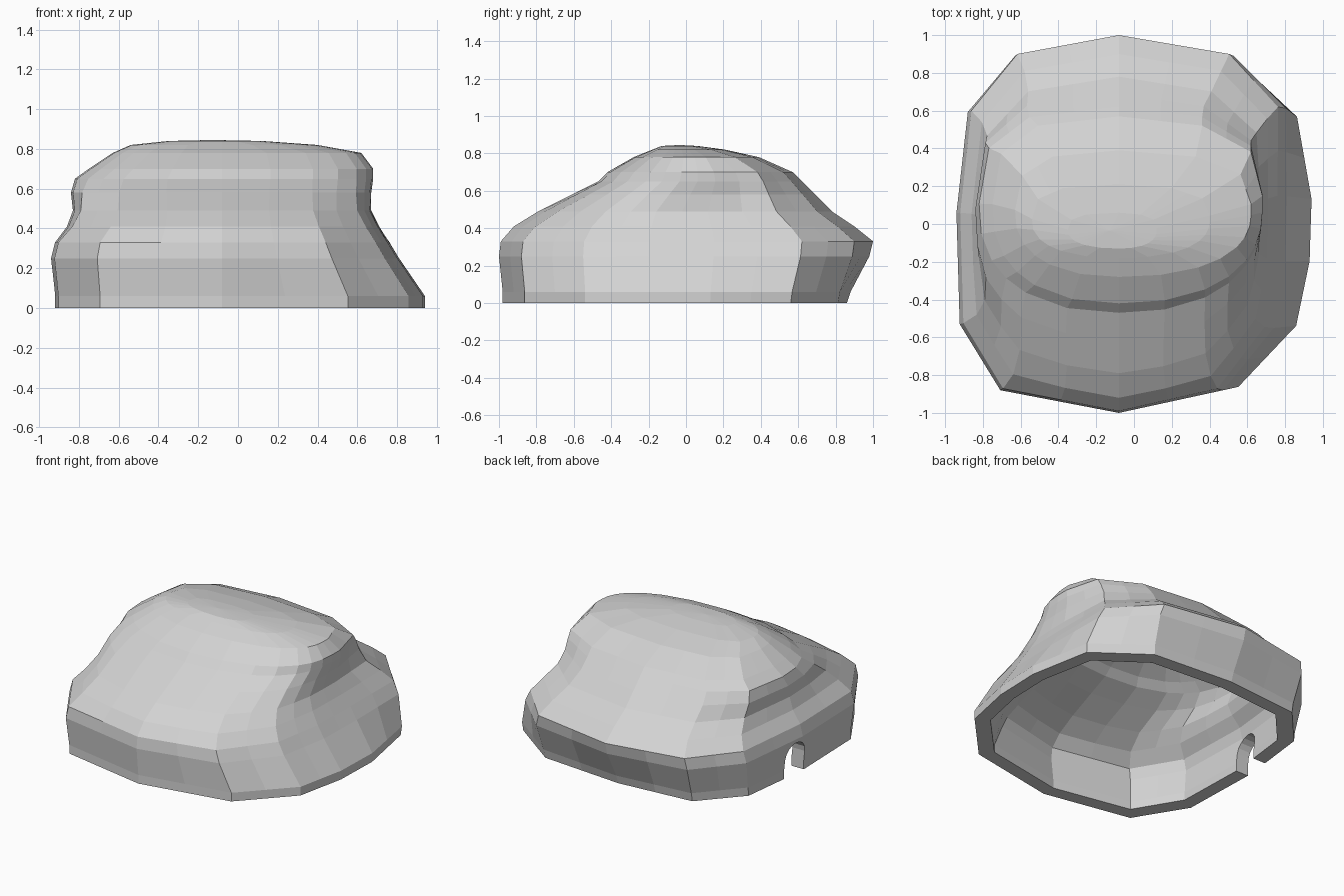
import bpy, bmesh
from math import pi, sin, cos

if "Cube" in bpy.data.objects:
    bpy.data.objects.remove(bpy.data.objects["Cube"], do_unlink=True)

stone = bpy.data.materials.new("pale grey stone")
stone.use_nodes = True
stone.diffuse_color = (0.65, 0.65, 0.65, 1)
stone.node_tree.nodes["Principled BSDF"].inputs["Base Color"].default_value = (0.65, 0.65, 0.65, 1)

CX = -0.08
WALL = 0.095
PEAK = 0.845
ROUNDNESS = 2.3
# Angular outline, as fractions of the reach on each side
OUTLINE = [(0, -1), (.62, -.88), (.92, -.55), (.99, -.2), (1, .15), (.92, .62),
           (.58, .9), (0, 1), (-.64, .9), (-.93, .6), (-1, .06), (-.98, -.53), (-.73, -.88)]
# How far each ridge corner stands out on the sloping side
RIDGE = {5: .09, 6: .2}
# Height, then reach to -x, +x, front and back
LEVELS = [(0, -.92, .94, -.98, .86), (.06, -.92, .94, -.98, .88),
          (.25, -.94, .81, -1, .98), (.33, -.92, .76, -.99, 1),
          (.41, -.86, .71, -.92, .9), (.49, -.83, .67, -.79, .78),
          (.58, -.84, .67, -.61, .69), (.65, -.82, .68, -.47, .62),
          (.70, -.75, .68, -.42, .57), (.78, -.63, .62, -.28, .39),
          (.82, -.54, .4, -.18, .21), (.84, -.35, .12, -.13, .06)]


def outline_at(z):
    """Angular below and at the back, with a rounder front to the cap above."""
    swell = max(0, sin(pi * (z - .05) / .56)) if z < .6 else 0
    foot = 1 + .05 * max(0, 1 - z / .3)
    corners = [(u * (1 + RIDGE.get(i, 0) * swell), v * foot if .5 < v < 1 else v)
               for i, (u, v) in enumerate(OUTLINE)]
    blend = min(1, max(0, (z - .35) / .3))
    points = []
    for (u, v), (s, t) in zip(corners, corners[1:] + corners[:1]):
        for x, y in ((u, v), ((u + s) / 2, (v + t) / 2)):
            size = (abs(x) ** ROUNDNESS + abs(y) ** ROUNDNESS) ** (1 / ROUNDNESS)
            scale = 1 + blend * (1 / size - 1) if y < 0 else 1
            points.append((x * scale, y * scale))
    return points


def ring(bm, level, inset):
    z, left, right, front, back = level
    cy = (front + back) / 2 if z > .5 else 0
    verts = []
    for u, v in outline_at(z):
        reach_x = max(.03, (right - CX if u > 0 else CX - left) - inset)
        reach_y = max(.03, (back - cy if v > 0 else cy - front) - inset)
        verts.append(bm.verts.new((CX + u * reach_x, cy + v * reach_y, z * (1 - inset))))
    return verts


def bridge(bm, a, b):
    for i in range(len(a)):
        j = (i + 1) % len(a)
        bm.faces.new((a[i], a[j], b[j], b[i]))


def skin(bm, inset):
    rings = [ring(bm, level, inset) for level in LEVELS]
    for a, b in zip(rings, rings[1:]):
        bridge(bm, a, b)
    peak = bm.verts.new((CX - .05, -.035, PEAK * (1 - inset)))
    top = rings[-1]
    for i in range(len(top)):
        bm.faces.new((top[i], top[(i + 1) % len(top)], peak))
    return rings[0]


def make_object(name, bm):
    bmesh.ops.recalc_face_normals(bm, faces=bm.faces)
    mesh = bpy.data.meshes.new(name)
    bm.to_mesh(mesh)
    bm.free()
    mesh.materials.append(stone)
    obj = bpy.data.objects.new(name, mesh)
    bpy.context.collection.objects.link(obj)
    return obj


# Hollow shell: outer and inner skins joined along the bottom rim
bm = bmesh.new()
outer_rim = skin(bm, 0)
inner_rim = skin(bm, WALL)
bridge(bm, outer_rim, inner_rim)
shell = make_object("hollow_rock_shell", bm)

# Arched doorway cut through the side wall
bm = bmesh.new()
radius, spring, door_y = .095, .13, .115
arch = [(radius, -.1)] + [(radius * cos(pi * k / 8), spring + radius * sin(pi * k / 8))
                          for k in range(9)] + [(-radius, -.1)]
ends = [[bm.verts.new((x, y + door_y, z)) for y, z in arch] for x in (-1.1, -.7)]
bridge(bm, *ends)
for end in ends:
    bm.faces.new(end)
cutter = make_object("doorway_cutter", bm)
cutter.hide_render = True

cut = shell.modifiers.new("doorway", "BOOLEAN")
cut.operation = "DIFFERENCE"
cut.solver = "EXACT"
cut.object = cutter
bpy.context.view_layer.objects.active = shell
bpy.ops.object.modifier_apply(modifier=cut.name)
bpy.data.objects.remove(cutter, do_unlink=True)
